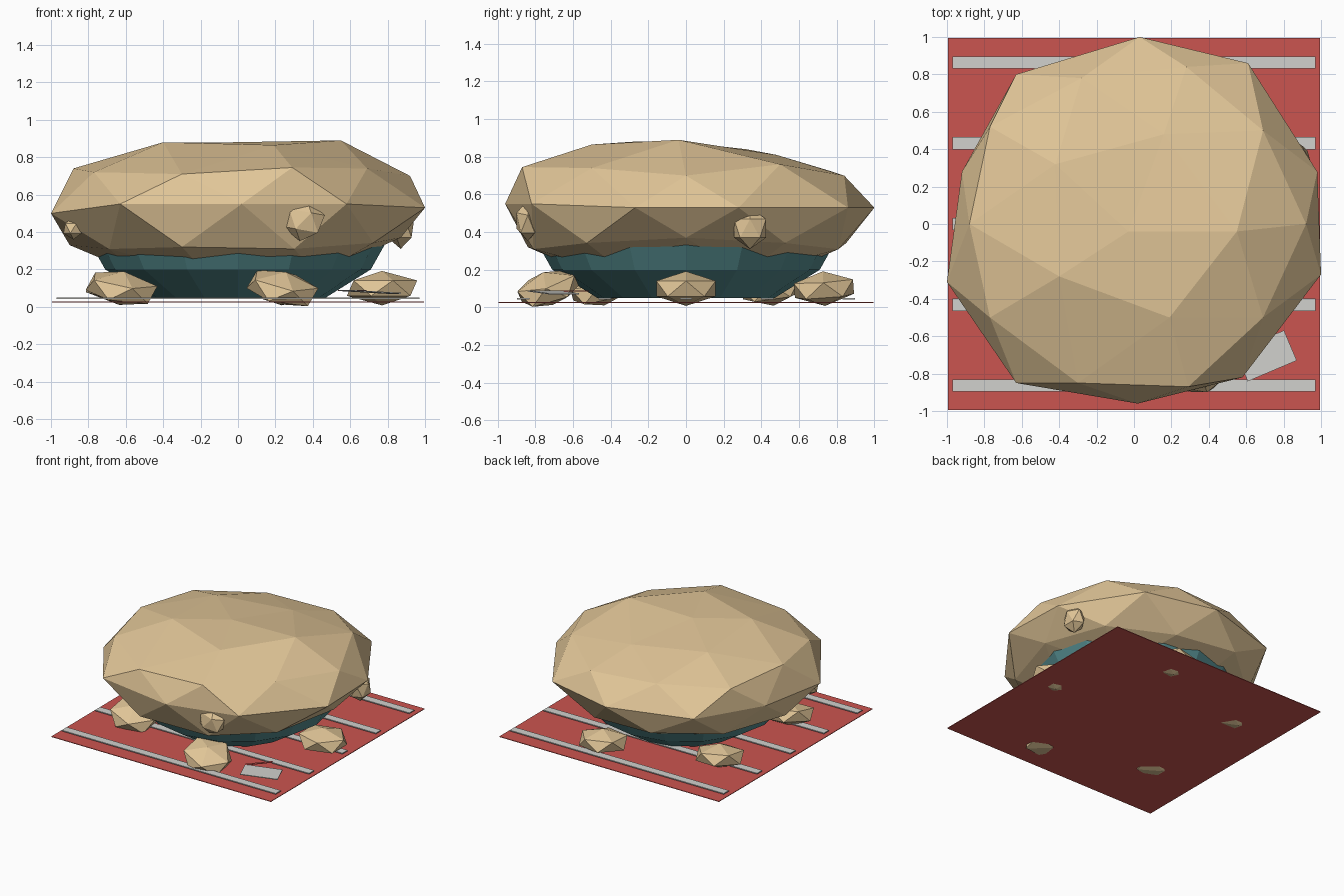
import bpy, bmesh, math
from mathutils import Vector, Matrix, Euler

cube = bpy.data.objects.get("Cube")
if cube:
    bpy.data.objects.remove(cube, do_unlink=True)


def material(name, color):
    mat = bpy.data.materials.new(name)
    mat.use_nodes = True
    mat.diffuse_color = (*color, 1)
    shader = mat.node_tree.nodes["Principled BSDF"]
    shader.inputs["Base Color"].default_value = (*color, 1)
    shader.inputs["Roughness"].default_value = 0.9
    return mat


tan = material("baked_tan", (0.75, 0.56, 0.31))
red = material("cloth_red", (0.6, 0.09, 0.08))
grey = material("pale_grey", (0.64, 0.64, 0.61))
teal = material("bowl_teal", (0.09, 0.26, 0.27))


def finish(name, bm, mat):
    bmesh.ops.recalc_face_normals(bm, faces=bm.faces)
    mesh = bpy.data.meshes.new(name)
    bm.to_mesh(mesh)
    bm.free()
    mesh.materials.append(mat)
    obj = bpy.data.objects.new(name, mesh)
    bpy.context.collection.objects.link(obj)
    return obj


def place(center, size, turn=(0, 0, 0)):
    rotation = Euler([math.radians(a) for a in turn])
    return Matrix.LocRotScale(Vector(center), rotation, Vector(size))


def box(name, mat, center, size, turn=(0, 0, 0)):
    bm = bmesh.new()
    bmesh.ops.create_cube(bm, size=1, matrix=place(center, size, turn))
    return finish(name, bm, mat)


def lump(name, center, size, turn=(0, 0, 0), detail=1, pulls=()):
    """Faceted ball; each pull moves the closest corner to a new position."""
    bm = bmesh.new()
    bmesh.ops.create_icosphere(bm, subdivisions=detail, radius=1,
                               matrix=place(center, size, turn))
    rest = [(v, v.co.copy()) for v in bm.verts]
    for pull in pulls:
        target = Vector(pull)
        vert = min(rest, key=lambda item: (item[1] - target).length)[0]
        vert.co = target
    return finish(name, bm, tan)


# Cloth with five stripes
box("blanket", red, (0, 0, 0.027), (1.99, 1.99, 0.005))
for i in range(5):
    box("blanket_stripe", grey, (0, (i - 2) * 0.432, 0.046), (1.94, 0.065, 0.008))

# Bowl turned from a short profile
bm = bmesh.new()
sides = 16
rings = []
for radius, height in ((0.47, 0.05), (0.71, 0.2), (0.8, 0.36), (0.8, 0.4)):
    ring = bmesh.ops.create_circle(bm, segments=sides, radius=radius,
                                   matrix=Matrix.Translation((0, 0, height)))
    rings.append(ring["verts"])
for low, high in zip(rings, rings[1:]):
    for i in range(sides):
        j = (i + 1) % sides
        bm.faces.new((low[i], low[j], high[j], high[i]))
bm.faces.new(rings[0])
bm.faces.new(rings[-1])
finish("bowl", bm, teal)

# Faceted loaf overhanging the bowl
rim = [(0.03, 1, 0.53), (0.61, 0.86, 0.53), (0.98, 0.28, 0.53), (1, -0.27, 0.53),
       (0.58, -0.82, 0.55), (0.02, -0.96, 0.55), (-0.63, -0.85, 0.55),
       (-1, -0.31, 0.5), (-0.92, 0.28, 0.52), (-0.63, 0.8, 0.53)]
shoulder = [(0.29, -0.87, 0.745), (-0.3, -0.85, 0.71), (-0.77, -0.5, 0.72),
            (-0.88, 0, 0.74), (-0.77, 0.52, 0.71), (-0.28, 0.78, 0.72),
            (0.28, 0.84, 0.7), (0.69, 0.5, 0.76), (0.92, 0, 0.7), (0.69, -0.5, 0.74)]
crown = [(-0.03, -0.04, 0.88), (0.55, -0.04, 0.89), (0.19, -0.5, 0.865),
         (-0.4, -0.28, 0.88), (-0.42, 0.32, 0.84), (0.16, 0.48, 0.81)]
underside = [(-0.3, -0.84, 0.32), (0.3, -0.81, 0.31), (0.87, 0, 0.37), (-0.9, 0, 0.33)]
lump("loaf", (0, 0, 0.53), (1, 1, 0.42), detail=2,
     pulls=rim + shoulder + crown + underside)

# Crumbs in a ring on the cloth
for i in range(5):
    angle = math.radians(72 * i)
    lump("cloth_crumb", (0.77 * math.cos(angle), 0.77 * math.sin(angle), 0.1),
         (0.21, 0.185, 0.092), (4 * i, 3 * i, 0))

# Crumbs stuck to the loaf
lump("front_crumb", (0.35, -0.84, 0.46), (0.12, 0.07, 0.11), (0, 10, 0))
lump("left_crumb", (0.87, 0.34, 0.42), (0.08, 0.1, 0.11))
lump("right_crumb", (-0.88, -0.36, 0.42), (0.06, 0.07, 0.06))

# Napkin with a red tag
box("napkin", grey, (0.705, -0.705, 0.08), (0.285, 0.175, 0.006), (0, 3, 23))
box("napkin_tag", red, (0.61, -0.6, 0.088), (0.21, 0.02, 0.005), (0, 0, 49))
